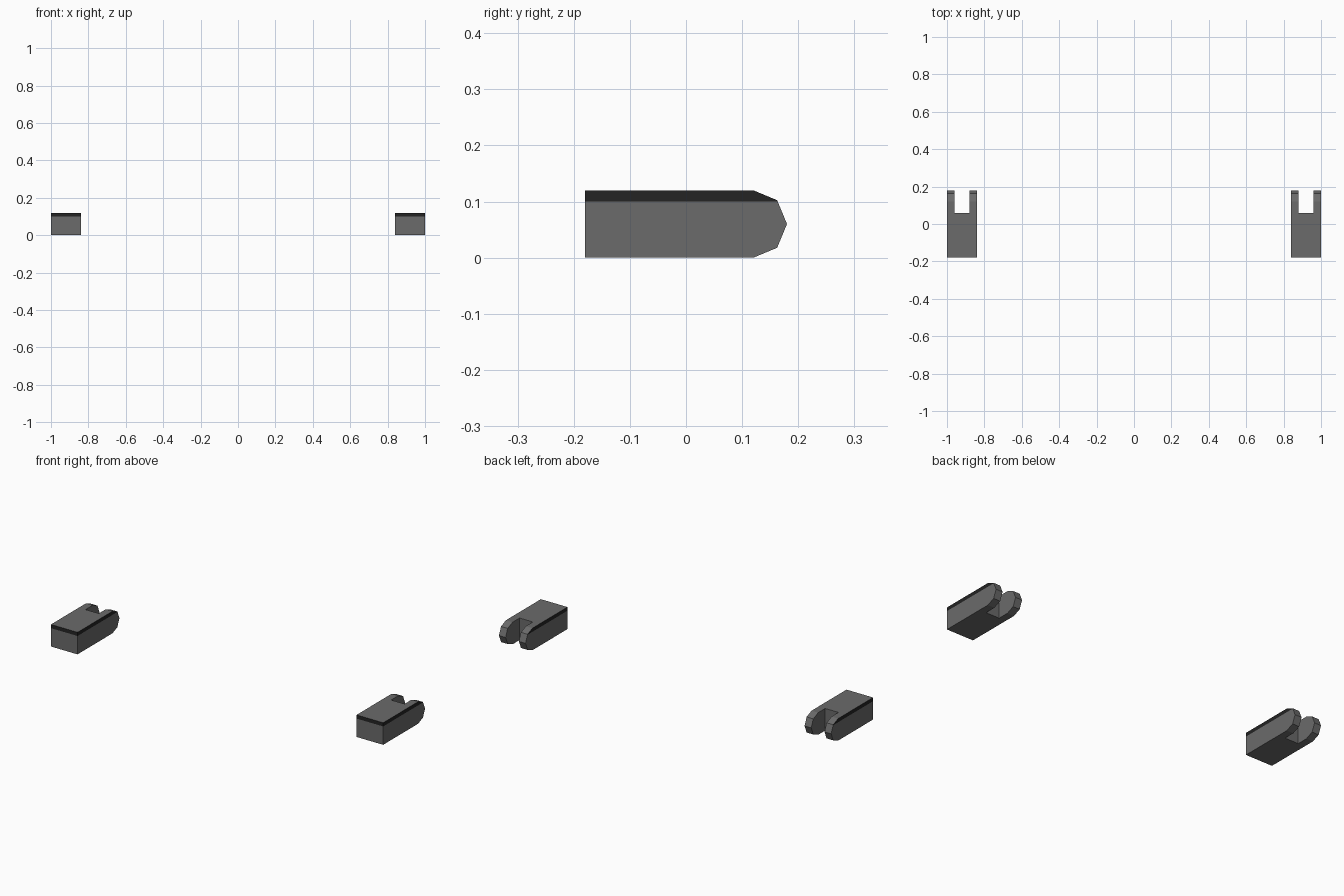
import bpy, bmesh, math

if "Cube" in bpy.data.objects:
    bpy.data.objects.remove(bpy.data.objects["Cube"])

def material(name, v):
    m = bpy.data.materials.new(name)
    m.diffuse_color = (v, v, v, 1)
    m.use_nodes = True
    m.node_tree.nodes["Principled BSDF"].inputs["Base Color"].default_value = m.diffuse_color
    return m

grey = material("mid grey", 0.145)
black = material("near black", 0.017)

def link(name, bm, mats):
    me = bpy.data.meshes.new(name)
    bmesh.ops.recalc_face_normals(bm, faces=bm.faces)
    bm.to_mesh(me)
    bm.free()
    ob = bpy.data.objects.new(name, me)
    bpy.context.collection.objects.link(ob)
    for m in mats:
        me.materials.append(m)
    return ob

def prism(profile, x0, x1):
    """Extrude a (y, z) profile along x."""
    bm = bmesh.new()
    f = bm.faces.new([bm.verts.new((x0, y, z)) for y, z in profile])
    r = bmesh.ops.extrude_face_region(bm, geom=[f])
    verts = [v for v in r["geom"] if isinstance(v, bmesh.types.BMVert)]
    bmesh.ops.translate(bm, vec=(x1 - x0, 0, 0), verts=verts)
    bmesh.ops.recalc_face_normals(bm, faces=bm.faces)
    return bm

# Clevis body: square front, half-octagon rounded back
arc = [math.radians(-90 + 45 * i) for i in range(5)]
profile = [(-0.18, 0.0)] + [(0.12 + 0.06 * math.cos(a), 0.06 + 0.06 * math.sin(a))
                            for a in arc] + [(-0.18, 0.12)]
bm = prism(profile, 0.84, 1.0)

# Dark band around the upper edge of the front and outer sides
bmesh.ops.bisect_plane(bm, geom=bm.verts[:] + bm.edges[:] + bm.faces[:],
                       plane_co=(0, 0, 0.1), plane_no=(0, 0, 1))
bm.normal_update()
for f in bm.faces:
    upright = abs(f.normal.x) > 0.9 or f.normal.y < -0.9
    f.material_index = int(upright and f.calc_center_median().z > 0.1)
body = link("clevis_brackets", bm, [grey, black])

# Slot between the two prongs
cutter = link("slot_cutter", prism([(0.06, -0.1), (0.3, -0.1), (0.3, 0.3), (0.06, 0.3)],
                                   0.88, 0.96), [grey])
cutter.hide_render = True
cutter.hide_viewport = True

slot = body.modifiers.new("slot", "BOOLEAN")
slot.operation = "DIFFERENCE"
slot.solver = "EXACT"
slot.object = cutter

# Matching bracket on the other side
mirror = body.modifiers.new("mirror", "MIRROR")
mirror.use_axis[0] = True
